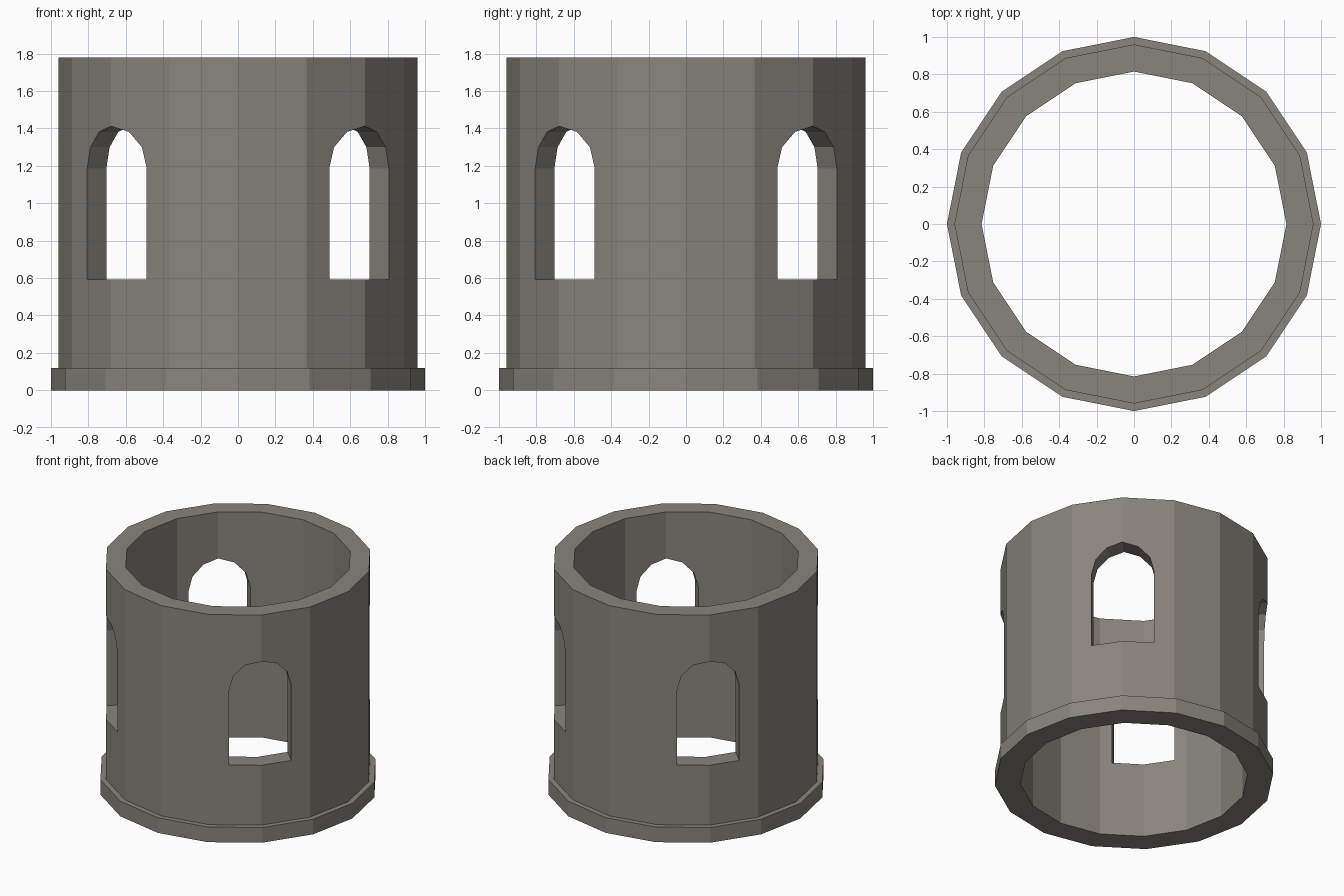
import bpy, bmesh
from math import sin, cos, pi

if "Cube" in bpy.data.objects:
    bpy.data.objects.remove(bpy.data.objects["Cube"])

SIDES = 16


def make_object(name, bm):
    bmesh.ops.recalc_face_normals(bm, faces=bm.faces[:])
    mesh = bpy.data.meshes.new(name)
    bm.to_mesh(mesh)
    bm.free()
    obj = bpy.data.objects.new(name, mesh)
    bpy.context.collection.objects.link(obj)
    return obj


# Dark warm stone
stone = bpy.data.materials.new("dark_stone")
stone.diffuse_color = (0.25, 0.235, 0.205, 1)
stone.use_nodes = True
stone.node_tree.nodes["Principled BSDF"].inputs["Base Color"].default_value = stone.diffuse_color

# Tower wall: closed (radius, z) profile turned into a 16-sided ring
profile = [(0.815, 0), (1.0, 0), (1.0, 0.12), (0.96, 0.12), (0.96, 1.78), (0.815, 1.78)]
bm = bmesh.new()
rings = [[bm.verts.new((r * cos(2 * pi * i / SIDES), r * sin(2 * pi * i / SIDES), z))
          for r, z in profile] for i in range(SIDES)]
for i in range(SIDES):
    a, b = rings[i], rings[(i + 1) % SIDES]
    for j in range(len(profile)):
        k = (j + 1) % len(profile)
        bm.faces.new((a[j], b[j], b[k], a[k]))
tower = make_object("tower_wall", bm)
tower.data.materials.append(stone)

# Arched window outline: straight sides with a six-segment round head
HALF, SILL, SPRING = 0.225, 0.593, 1.187
outline = [(-HALF, SILL), (HALF, SILL)]
outline += [(HALF * cos(pi * i / 6), SPRING + HALF * sin(pi * i / 6)) for i in range(7)]

# Four window cutters on the diagonals
bm = bmesh.new()
for q in range(4):
    t = pi / 4 + q * pi / 2
    c, s = cos(t), sin(t)
    inner, outer = [[bm.verts.new((r * c - u * s, r * s + u * c, z)) for u, z in outline]
                    for r in (0.6, 1.2)]
    bm.faces.new(inner)
    bm.faces.new(outer)
    n = len(outline)
    for i in range(n):
        j = (i + 1) % n
        bm.faces.new((inner[i], inner[j], outer[j], outer[i]))
cutter = make_object("window_cutter", bm)
cutter.data.materials.append(stone)
cutter.hide_render = True

# Cut the windows through the wall
cut = tower.modifiers.new("windows", 'BOOLEAN')
cut.operation = 'DIFFERENCE'
cut.solver = 'EXACT'
cut.object = cutter
bpy.context.view_layer.objects.active = tower
bpy.ops.object.modifier_apply(modifier=cut.name)
bpy.data.objects.remove(cutter, do_unlink=True)
